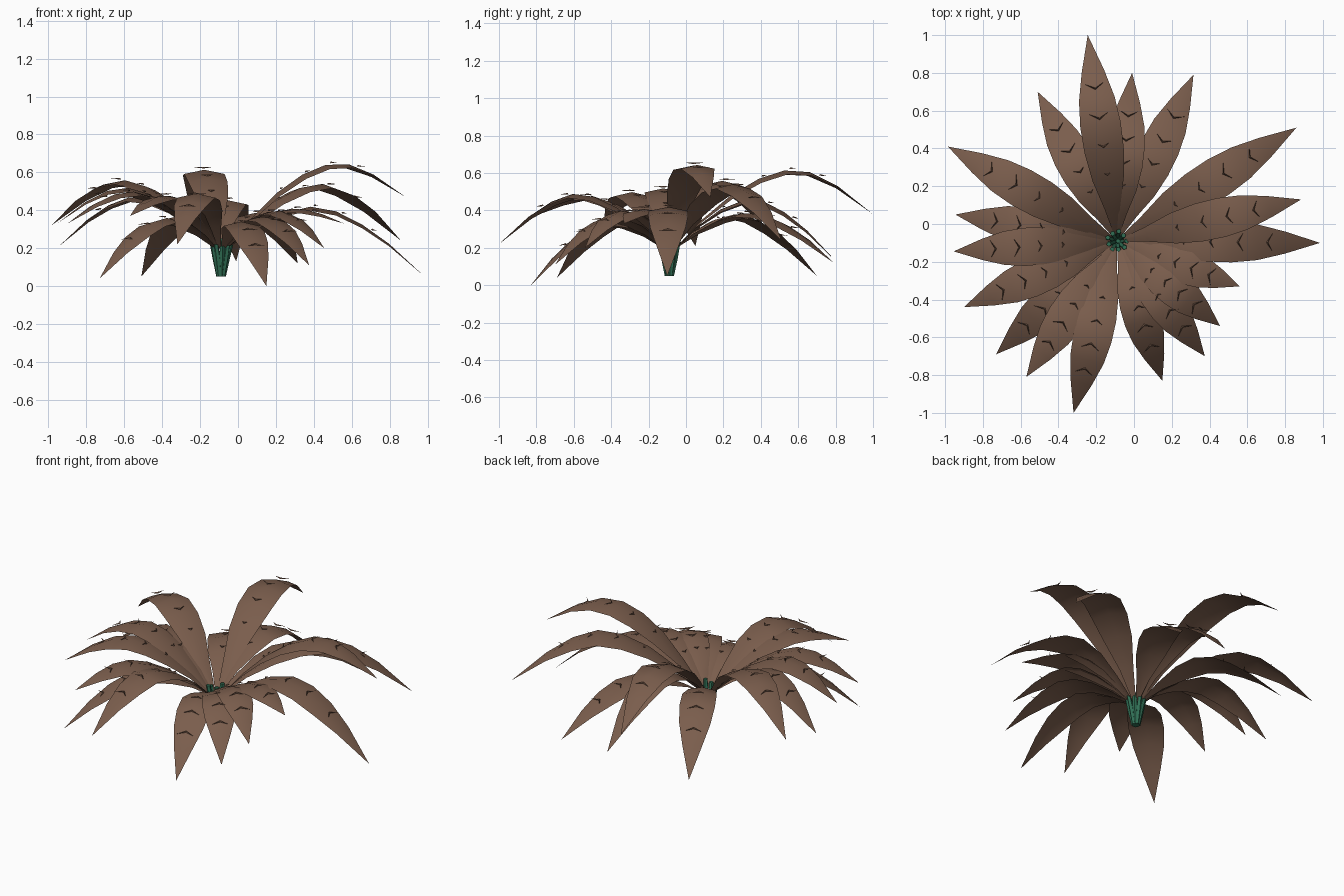
import bpy, bmesh, math
from mathutils import Vector

cube = bpy.data.objects.get("Cube")
if cube:
    bpy.data.objects.remove(cube, do_unlink=True)


def material(name, rgb):
    m = bpy.data.materials.new(name)
    m.use_nodes = True
    m.diffuse_color = (*rgb, 1)
    m.node_tree.nodes["Principled BSDF"].inputs["Base Color"].default_value = (*rgb, 1)
    return m


BROWN = material("dry leaf brown", (0.195, 0.11, 0.073))
GREEN = material("stalk green", (0.03, 0.16, 0.09))
CENTRE = Vector((-0.09, -0.09, 0))
UP = Vector((0, 0, 1))


def finish(name, bm, mat, smooth):
    bmesh.ops.recalc_face_normals(bm, faces=bm.faces)
    mesh = bpy.data.meshes.new(name)
    bm.to_mesh(mesh)
    bm.free()
    mesh.materials.append(mat)
    for p in mesh.polygons:
        p.use_smooth = smooth
    obj = bpy.data.objects.new(name, mesh)
    bpy.context.collection.objects.link(obj)


class Leaf:
    """Arching path from the crown, over a peak, down to the tip."""

    def __init__(self, x, y, tip_z, peak_z):
        flat = Vector((x, y, 0)) - CENTRE
        self.length = flat.length
        self.out = flat.normalized()
        self.side = UP.cross(self.out)
        self.tip_z, self.peak_z = tip_z, peak_z
        self.peak_at = min(0.63, 0.42 + 0.5 * tip_z)
        self.half = 0.075 + 0.03 * self.length

    def point(self, t):
        s = self.peak_at
        if t < s:
            z = self.peak_z - (self.peak_z - 0.2) * (1 - t / s) ** 1.8
        else:
            z = self.peak_z - (self.peak_z - self.tip_z) * ((t - s) / (1 - s)) ** 1.6
        r = 0.035 + (self.length - 0.035) * t
        return CENTRE + self.out * r + UP * z

    def tangent(self, t):
        return (self.point(min(t + 0.03, 1)) - self.point(t - 0.03)).normalized()


# blade outline: position along the leaf, share of the half width
BLADE = [(0, 0.1), (0.13, 0.38), (0.28, 0.78), (0.42, 0.97), (0.55, 1.0),
         (0.68, 0.88), (0.82, 0.55), (1, 0)]


def build_blade(name, leaf):
    bm = bmesh.new()
    rows = []
    for t, w in BLADE[:-1]:
        p = leaf.point(t)
        edge = leaf.side * leaf.half * w
        drop = UP * 0.022 * w
        rows.append([bm.verts.new(q) for q in (p + edge - drop, p, p - edge - drop)])
    for a, b in zip(rows, rows[1:]):
        for i in range(2):
            bm.faces.new((a[i], a[i + 1], b[i + 1], b[i]))
    tip = bm.verts.new(leaf.point(1))
    for i in range(2):
        bm.faces.new((rows[-1][i], rows[-1][i + 1], tip))
    finish(name, bm, BROWN, True)


# small closed, swept slivers lying on each blade
def build_barbs(name, leaf):
    bm = bmesh.new()
    for t, span in ((0.3, 0.018), (0.44, 0.034), (0.58, 0.05), (0.73, 0.05)):
        along = (leaf.tangent(t) + leaf.out).normalized()
        normal = along.cross(leaf.side)
        base = leaf.point(t) + normal * 0.003
        for sign in (1, -1):
            end = base + along * span * 0.6 + leaf.side * sign * span + normal * 0.004
            ring = [base - along * 0.005, base + normal * 0.008, base + along * 0.005]
            a, b, c = [bm.verts.new(q) for q in ring]
            e = bm.verts.new(end)
            for f in ((a, b, e), (b, c, e), (c, a, e), (a, b, c)):
                bm.faces.new(f)
    finish(name, bm, BROWN, False)


# tip x, tip y, tip height, peak height
LEAVES = [
    (-0.245, 1.0, 0.38, 0.62), (-0.01, 0.8, 0.13, 0.46), (0.315, 0.79, 0.12, 0.39),
    (0.86, 0.51, 0.24, 0.54), (0.885, 0.13, 0.47, 0.65), (0.985, -0.1, 0.05, 0.42),
    (0.56, -0.33, 0.33, 0.41), (0.455, -0.54, 0.2, 0.4), (0.375, -0.7, 0.11, 0.37),
    (0.15, -0.83, 0.0, 0.34), (-0.32, -1.0, 0.22, 0.49), (-0.57, -0.81, 0.37, 0.48),
    (-0.73, -0.69, 0.04, 0.36), (-0.9, -0.44, 0.33, 0.5), (-0.955, -0.145, 0.33, 0.52),
    (-0.945, 0.05, 0.21, 0.47), (-0.985, 0.41, 0.32, 0.56), (-0.51, 0.7, 0.05, 0.38),
]
for number, spec in enumerate(LEAVES, 1):
    leaf = Leaf(*spec)
    build_blade(f"leaf_{number}", leaf)
    build_barbs(f"leaf_barbs_{number}", leaf)

# crown of flaring green stalks around an upright one
SIDES = 5


def add_stalk(bm, angle, flare, top_z):
    out = Vector((math.cos(angle), math.sin(angle), 0))
    side = UP.cross(out)
    rings = []
    for radius, z, thick in ((0.016, 0.05, 0.01), (0.031, 0.14, 0.015), (0.052, top_z, 0.013)):
        mid = CENTRE + out * radius * flare + UP * z
        rings.append([bm.verts.new(mid + out * thick * math.cos(math.tau * i / SIDES)
                                   + side * thick * math.sin(math.tau * i / SIDES))
                      for i in range(SIDES)])
    for a, b in zip(rings, rings[1:]):
        for i in range(SIDES):
            j = (i + 1) % SIDES
            bm.faces.new((a[i], a[j], b[j], b[i]))
    bm.faces.new(rings[0])
    bm.faces.new(rings[-1])


bm = bmesh.new()
STALKS = 9
for k in range(STALKS):
    add_stalk(bm, math.tau * k / STALKS, 1 - 0.12 * (k % 2), 0.22 + 0.015 * (k % 3))
add_stalk(bm, 0, 0.1, 0.2)
finish("crown_stalks", bm, GREEN, False)
